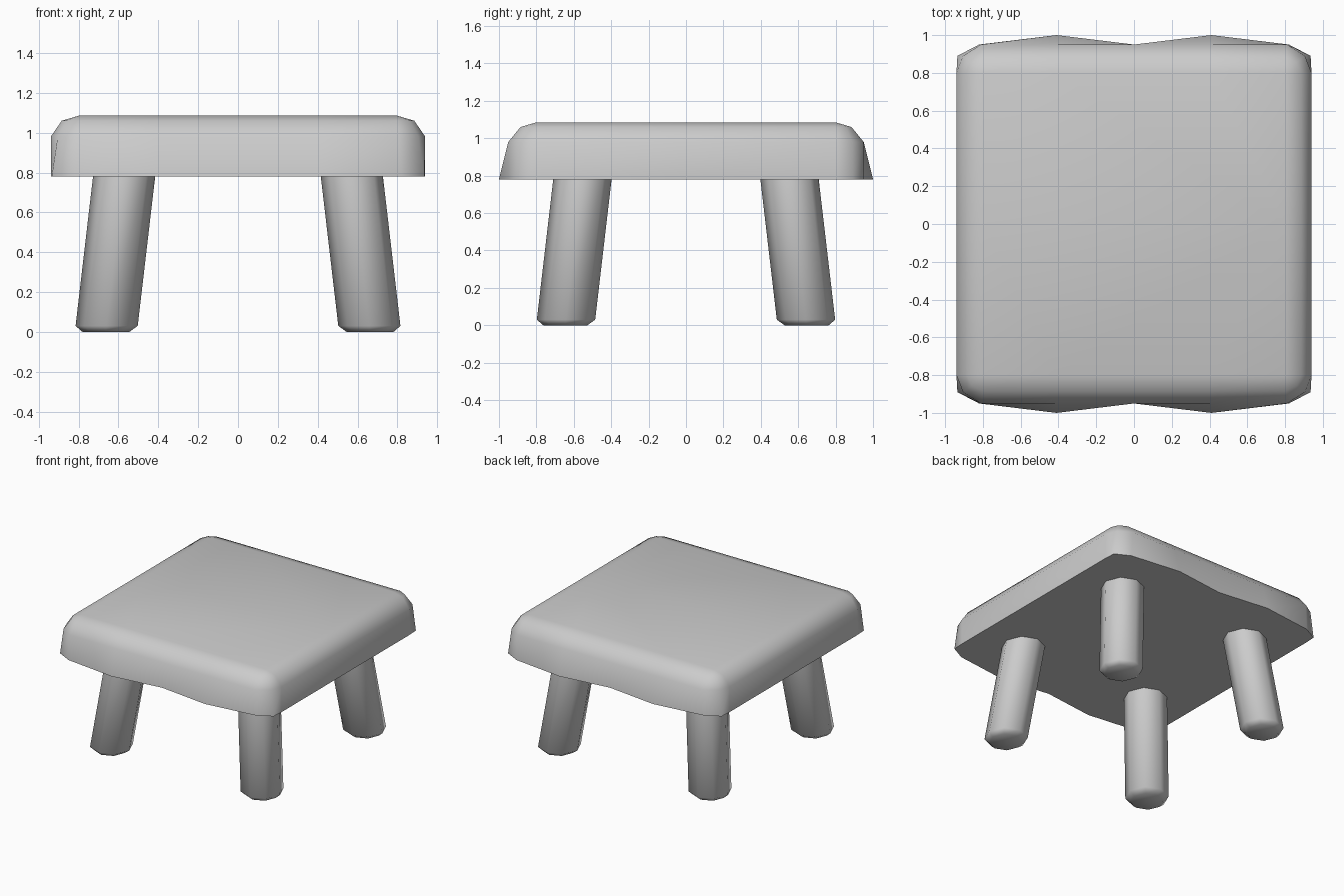
import bpy, bmesh, math

if "Cube" in bpy.data.objects:
    bpy.data.objects.remove(bpy.data.objects["Cube"])


def loft(name, rings):
    """Skin a stack of equal-length rings and cap both ends."""
    bm = bmesh.new()
    loops = [[bm.verts.new(p) for p in ring] for ring in rings]
    n = len(loops[0])
    for a, b in zip(loops, loops[1:]):
        for i in range(n):
            j = (i + 1) % n
            bm.faces.new((a[i], a[j], b[j], b[i]))
    bm.faces.new(loops[0][::-1])
    bm.faces.new(loops[-1])
    bmesh.ops.remove_doubles(bm, verts=bm.verts, dist=0.0005)
    bmesh.ops.recalc_face_normals(bm, faces=bm.faces)
    mesh = bpy.data.meshes.new(name)
    bm.to_mesh(mesh)
    bm.free()
    obj = bpy.data.objects.new(name, mesh)
    bpy.context.collection.objects.link(obj)
    bpy.ops.object.select_all(action='DESELECT')
    obj.select_set(True)
    bpy.context.view_layer.objects.active = obj
    bpy.ops.object.shade_smooth_by_angle(angle=math.radians(55))
    return obj


def full_ring(quarter, z):
    """Mirror a quarter outline (x axis to y axis) into a closed ring."""
    half = quarter + [(-x, y) for x, y in quarter[-2::-1]]
    return [(x, y, z) for x, y in half + [(x, -y) for x, y in half[-2:0:-1]]]


# Seat: wavy flared lower rim, rounded top edge
seat_rings = [
    (0.78, [(0.94, 0), (0.94, 0.80), (0.935, 0.89), (0.82, 0.95), (0.41, 1.0), (0, 0.95)]),
    (0.98, [(0.94, 0), (0.94, 0.80), (0.905, 0.89), (0.81, 0.95), (0.41, 0.95), (0, 0.95)]),
    (1.06, [(0.885, 0), (0.885, 0.80), (0.86, 0.855), (0.80, 0.885), (0.41, 0.885), (0, 0.885)]),
    (1.085, [(0.80, 0), (0.80, 0.80), (0.80, 0.80), (0.80, 0.80), (0.41, 0.80), (0, 0.80)]),
]
loft("seat", [full_ring(q, z) for z, q in seat_rings])


# Legs: splayed octagonal posts with a chamfered foot
def leg_ring(sx, sy, z, r):
    cx, cy = 0.663 - 0.117 * z, 0.645 - 0.117 * z
    return [(sx * cx + r * math.cos(i * math.pi / 4),
             sy * cy + r * math.sin(i * math.pi / 4), z) for i in range(8)]


for sy, depth in ((-1, "front"), (1, "back")):
    for sx, side in ((-1, "left"), (1, "right")):
        loft(f"{depth}_{side}_leg",
             [leg_ring(sx, sy, z, r) for z, r in ((0, 0.118), (0.03, 0.156), (0.79, 0.156))])
